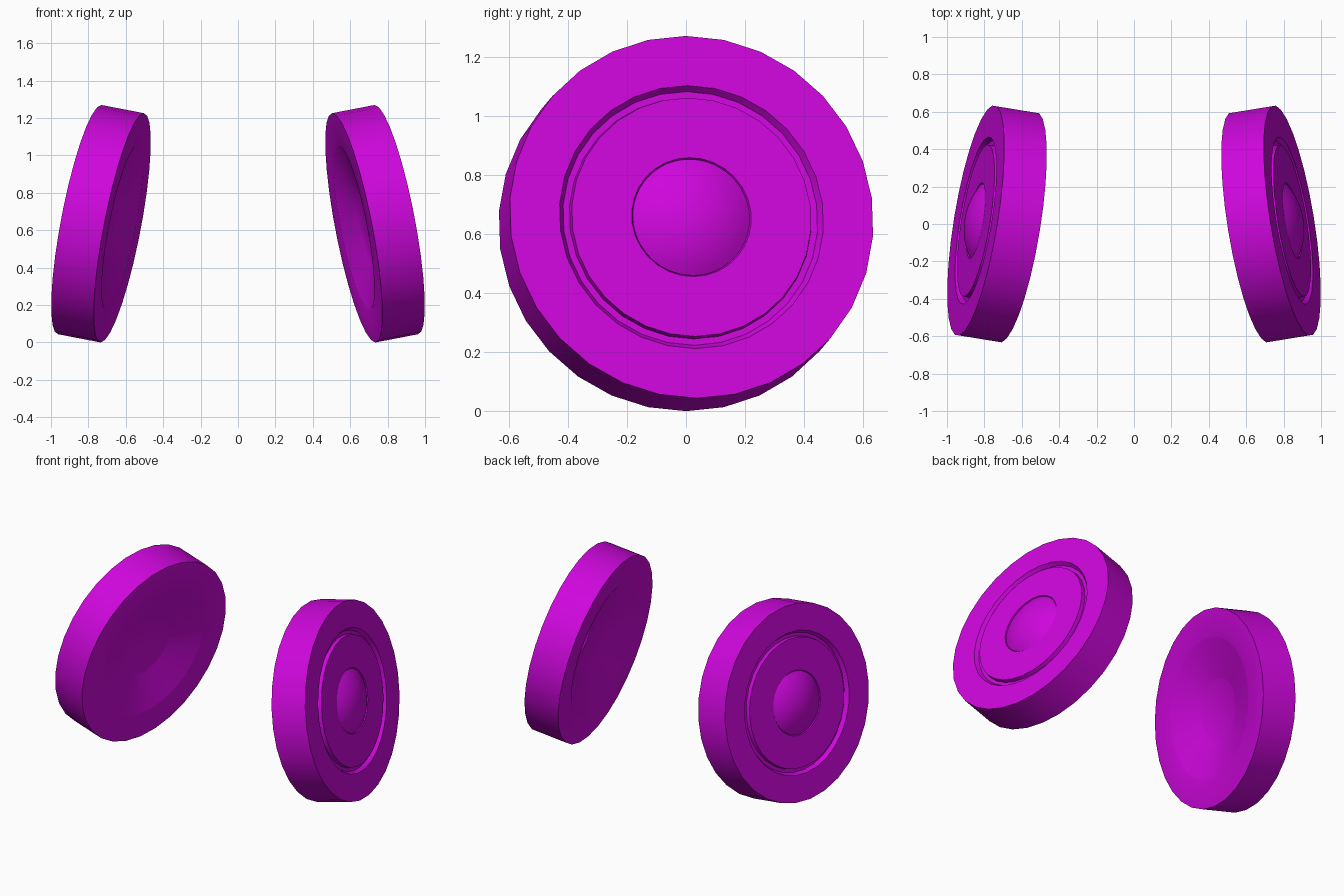
import bpy, bmesh, math
from mathutils import Vector

if "Cube" in bpy.data.objects:
    bpy.data.objects.remove(bpy.data.objects["Cube"])

magenta = bpy.data.materials.new("magenta")
magenta.diffuse_color = (0.62, 0.002, 0.72, 1)
magenta.use_nodes = True
magenta.node_tree.nodes["Principled BSDF"].inputs["Base Color"].default_value = magenta.diffuse_color

# Cup axis points outward, tilted back and up
AXIS = Vector((0.9696, 0.158, 0.187)).normalized()
UP = (Vector((0, 0, 1)) - AXIS * AXIS.z).normalized()
SIDE = UP.cross(AXIS)
CENTRE = Vector((0.7325, 0, 0.635))
R, H = 0.624, 0.117          # cup radius and half thickness


def lathe(name, profile, steps, mirror):
    """Spin (radius, height) points round the cup axis; profile starts and ends at radius 0."""
    bm = bmesh.new()
    rings = []
    for r, t in profile:
        ring = []
        for i in range(steps if r > 0 else 1):
            a = 2 * math.pi * i / steps
            p = CENTRE + AXIS * t + (UP * math.cos(a) + SIDE * math.sin(a)) * r
            ring.append(bm.verts.new((p.x * mirror, p.y, p.z)))
        rings.append(ring)
    for a, b in zip(rings, rings[1:]):
        for i in range(steps):
            j = (i + 1) % steps
            quad = [a[i % len(a)], a[j % len(a)], b[j % len(b)], b[i % len(b)]]
            bm.faces.new(list(dict.fromkeys(quad)))
    bmesh.ops.recalc_face_normals(bm, faces=bm.faces[:])
    me = bpy.data.meshes.new(name)
    bm.to_mesh(me)
    bm.free()
    me.materials.append(magenta)
    ob = bpy.data.objects.new(name, me)
    bpy.context.collection.objects.link(ob)
    bpy.ops.object.select_all(action='DESELECT')
    bpy.context.view_layer.objects.active = ob
    ob.select_set(True)
    bpy.ops.object.shade_smooth_by_angle(angle=math.radians(30))


# Disc with a shallow dish on the inner side and a ring groove on the outer side
cup = [(0, -H + 0.07), (0.19, -H + 0.07), (0.2, -H + 0.066), (0.44, -H + 0.004), (0.45, -H),
       (R, -H), (R, H), (0.453, H), (0.437, H - 0.025),
       (0.415, H - 0.025), (0.411, H), (0.205, H), (0.2, H - 0.01), (0, H - 0.01)]

# Domed button in the middle of the outer face
BUTTON_R, RISE = 0.2, 0.06
ball = (BUTTON_R ** 2 + RISE ** 2) / (2 * RISE)
arc = math.asin(BUTTON_R / ball)
button = [(0, H - 0.012), (BUTTON_R, H - 0.012)]
button += [(ball * math.sin(arc * k / 8), H - 0.005 + RISE - ball * (1 - math.cos(arc * k / 8)))
           for k in range(8, 0, -1)]
button.append((0, H - 0.005 + RISE))

for side, m in (("right", 1), ("left", -1)):
    lathe(side + "_cup", cup, 30, m)
    lathe(side + "_button", button, 48, m)
